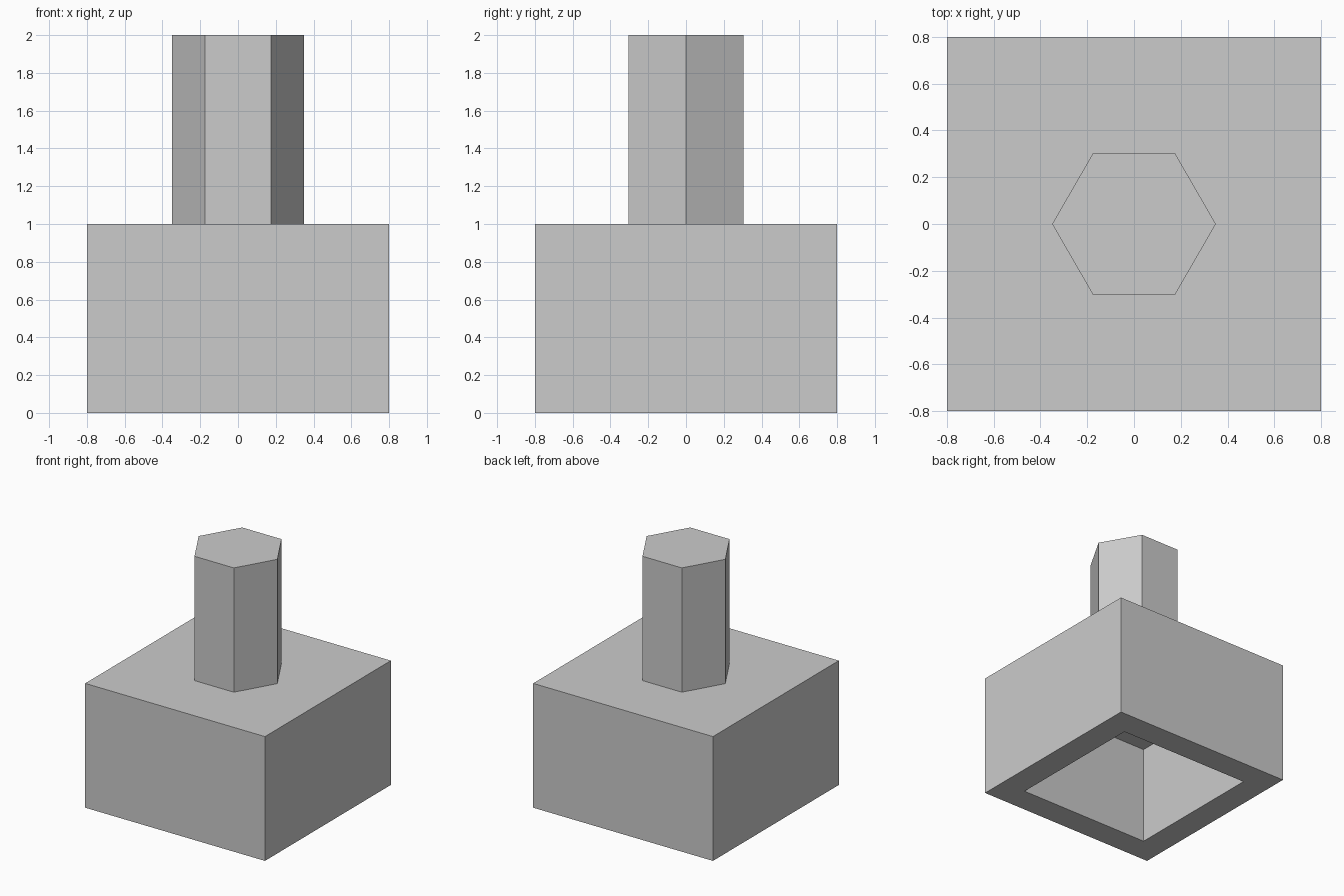
import bpy
import bmesh
from math import pi

if "Cube" in bpy.data.objects:
    bpy.data.objects.remove(bpy.data.objects["Cube"], do_unlink=True)

# Single plain grey
grey = bpy.data.materials.new("plain_grey")
grey.use_nodes = True
colour = (0.6, 0.6, 0.6, 1)
grey.diffuse_color = colour
grey.node_tree.nodes["Principled BSDF"].inputs["Base Color"].default_value = colour


def add_object(name, bm):
    mesh = bpy.data.meshes.new(name)
    bmesh.ops.recalc_face_normals(bm, faces=bm.faces)
    bm.to_mesh(mesh)
    bm.free()
    mesh.materials.append(grey)
    obj = bpy.data.objects.new(name, mesh)
    bpy.context.collection.objects.link(obj)
    return obj


# Square block with a square socket sunk into its underside
SIDE, HEIGHT, WALL, DEPTH = 1.6, 1.0, 0.3, 0.8
bm = bmesh.new()
bmesh.ops.create_cube(bm, size=1)
bmesh.ops.scale(bm, vec=(SIDE, SIDE, HEIGHT), verts=bm.verts)
bmesh.ops.translate(bm, vec=(0, 0, HEIGHT / 2), verts=bm.verts)
bm.normal_update()
underside = min(bm.faces, key=lambda f: f.calc_center_median().z)
bmesh.ops.inset_region(bm, faces=[underside], thickness=WALL)
socket = bmesh.ops.extrude_face_region(bm, geom=[underside])
bmesh.ops.translate(bm, vec=(0, 0, DEPTH),
                    verts=[g for g in socket["geom"] if isinstance(g, bmesh.types.BMVert)])
if underside.is_valid:
    bmesh.ops.delete(bm, geom=[underside], context="FACES_ONLY")
add_object("socket_block", bm)

# Hexagonal stem with corners pointing left and right
bm = bmesh.new()
bmesh.ops.create_cone(bm, cap_ends=True, segments=6, radius1=0.35, radius2=0.35, depth=1)
right = max(bm.verts, key=lambda v: v.co.x)
if abs(right.co.y) > 0.01:
    for v in bm.verts:
        v.co.x, v.co.y = v.co.y, -v.co.x
bmesh.ops.translate(bm, vec=(0, 0, HEIGHT + 0.5), verts=bm.verts)
add_object("hex_stem", bm)
